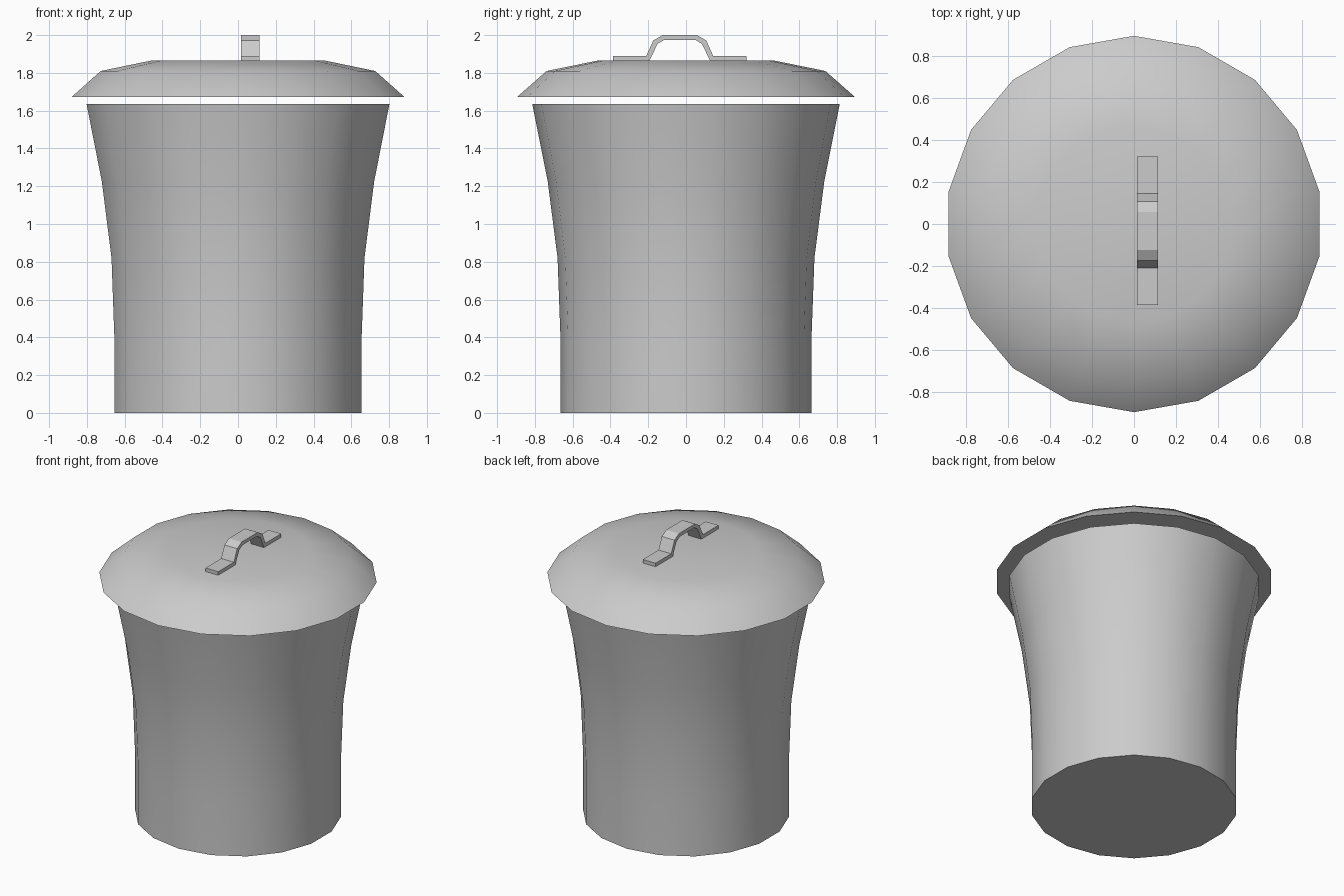
import bpy, bmesh
from math import sin, cos, pi, radians

if "Cube" in bpy.data.objects:
    bpy.data.objects.remove(bpy.data.objects["Cube"])

SIDES = 18


def finish(name, bm, smooth):
    bmesh.ops.recalc_face_normals(bm, faces=bm.faces)
    mesh = bpy.data.meshes.new(name)
    bm.to_mesh(mesh)
    bm.free()
    obj = bpy.data.objects.new(name, mesh)
    bpy.context.collection.objects.link(obj)
    if smooth:
        bpy.ops.object.select_all(action='DESELECT')
        obj.select_set(True)
        bpy.context.view_layer.objects.active = obj
        bpy.ops.object.shade_smooth_by_angle(angle=radians(50))
    return obj


def turned(name, profile):
    """Closed solid made of stacked rings, profile = (radius, z)."""
    bm = bmesh.new()
    rings = []
    for r, z in profile:
        rings.append([bm.verts.new((r * sin(2 * pi * i / SIDES),
                                    r * cos(2 * pi * i / SIDES), z))
                      for i in range(SIDES)])
    for a, b in zip(rings, rings[1:]):
        for i in range(SIDES):
            j = (i + 1) % SIDES
            bm.faces.new((a[i], a[j], b[j], b[i]))
    bm.faces.new(rings[0])
    bm.faces.new(rings[-1])
    return finish(name, bm, True)


# Flared bin body
turned("bin_body", [(0.665, 0), (0.665, 0.41), (0.68, 0.82),
                    (0.732, 1.225), (0.814, 1.635)])

# Domed lid floating just above the body
turned("lid", [(0.895, 1.672), (0.738, 1.81), (0.468, 1.865)])

# Bent strap handle: half outlines (distance from its middle, z), mirrored
MID = -0.033
outer = [(0.353, 1.89), (0.177, 1.89), (0.14, 1.972), (0.09, 2.0)]
inner = [(0.353, 1.865), (0.16, 1.865), (0.118, 1.953), (0.082, 1.975)]


def full(half):
    return [(MID - d, z) for d, z in half] + [(MID + d, z) for d, z in reversed(half)]


bm = bmesh.new()
top, low = full(outer), full(inner)
faces = []
tv = [bm.verts.new((0.015, y, z)) for y, z in top]
lv = [bm.verts.new((0.015, y, z)) for y, z in low]
for i in range(len(tv) - 1):
    faces.append(bm.faces.new((tv[i], tv[i + 1], lv[i + 1], lv[i])))
ext = bmesh.ops.extrude_face_region(bm, geom=faces, use_keep_orig=True)
new = [g for g in ext["geom"] if isinstance(g, bmesh.types.BMVert)]
bmesh.ops.translate(bm, verts=new, vec=(0.1, 0, 0))
finish("lid_handle", bm, False)
